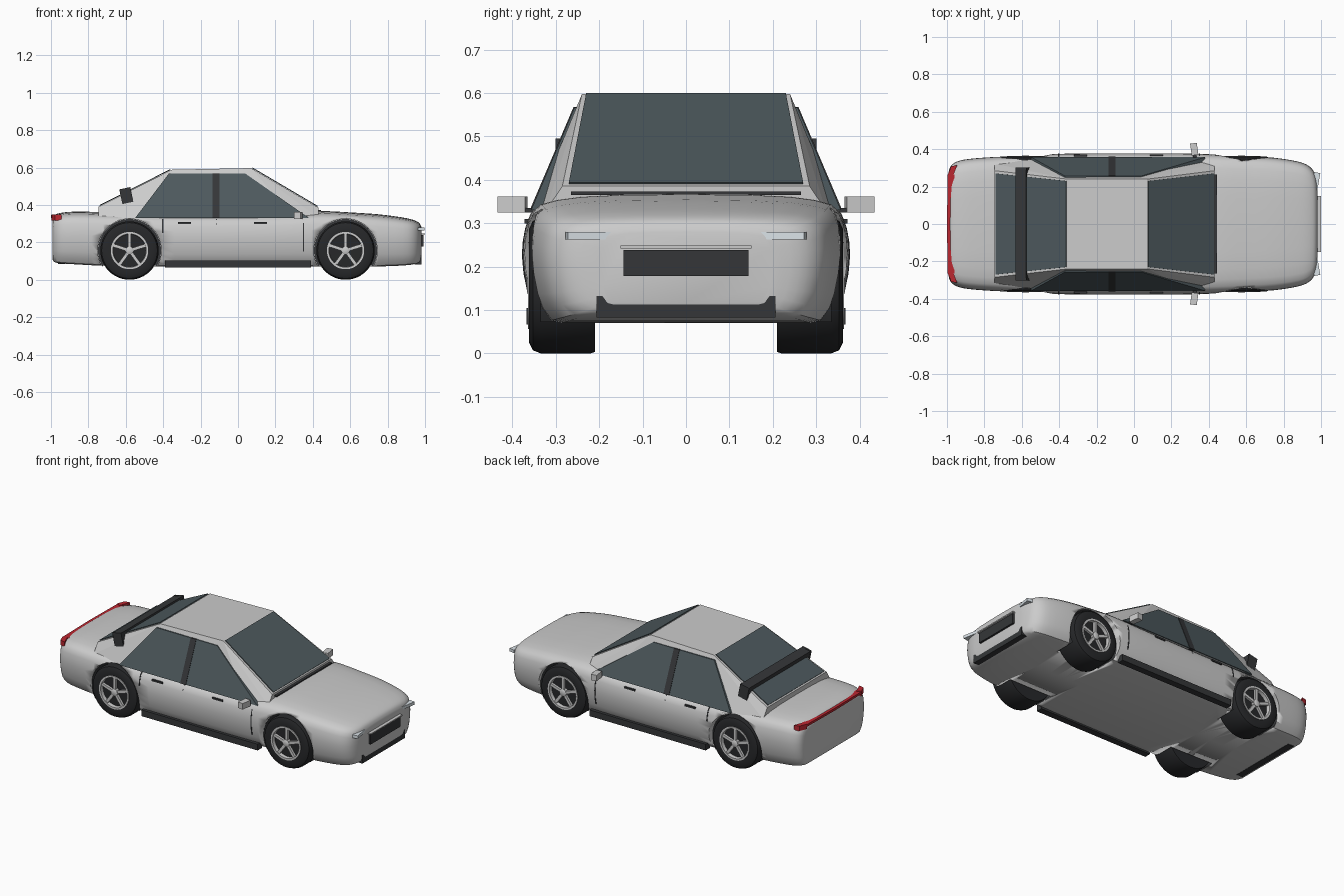
import bpy, bmesh, math
from mathutils import Vector, Matrix

if "Cube" in bpy.data.objects:
    bpy.data.objects.remove(bpy.data.objects["Cube"])

def mat(name, r, g, b):
    m = bpy.data.materials.new(name)
    m.diffuse_color = (r, g, b, 1)
    m.use_nodes = True
    m.node_tree.nodes["Principled BSDF"].inputs["Base Color"].default_value = m.diffuse_color
    return m

DARK = mat("dark_trim", .035, .037, .04)
RUBBER = mat("rubber", .02, .021, .023)
GLASS = mat("tinted_glass", .075, .1, .11)
RED = mat("red_lamp", .5, .02, .03)
LAMP = mat("clear_lamp", .7, .76, .8)
SILVER = mat("silver", .6, .6, .62)

def finish(name, bm, m=None, smooth=None):
    bmesh.ops.recalc_face_normals(bm, faces=bm.faces)
    me = bpy.data.meshes.new(name)
    bm.to_mesh(me)
    bm.free()
    ob = bpy.data.objects.new(name, me)
    bpy.context.collection.objects.link(ob)
    if m:
        me.materials.append(m)
    if smooth:
        shade(ob, smooth)
    return ob

def shade(ob, deg):
    bpy.ops.object.select_all(action='DESELECT')
    ob.select_set(True)
    bpy.context.view_layer.objects.active = ob
    bpy.ops.object.shade_smooth_by_angle(angle=math.radians(deg))

def box(name, c, s, m=None, axis='Z', ang=0):
    bm = bmesh.new()
    M = Matrix.Translation(c) @ Matrix.Rotation(math.radians(ang), 4, axis) @ Matrix.Diagonal((*s, 1))
    bmesh.ops.create_cube(bm, size=1, matrix=M)
    return finish(name, bm, m)

def prism(name, pts, off, m=None):
    bm = bmesh.new()
    a = [bm.verts.new(p) for p in pts]
    b = [bm.verts.new(Vector(p) + Vector(off)) for p in pts]
    bm.faces.new(a)
    bm.faces.new(b[::-1])
    for i in range(len(a)):
        j = (i + 1) % len(a)
        bm.faces.new((a[i], a[j], b[j], b[i]))
    return finish(name, bm, m)

def lathe(name, prof, cx, cz, side, m=None, a0=0, a1=360, n=48):
    # spin an (r, y) profile about a y axis
    bm = bmesh.new()
    rows = []
    for i in range(n + 1):
        t = math.radians(a0 + (a1 - a0) * i / n)
        rows.append([bm.verts.new((cx + r * math.cos(t), y * side, cz + r * math.sin(t))) for r, y in prof])
    for p, q in zip(rows, rows[1:]):
        for k in range(len(prof) - 1):
            bm.faces.new((p[k], p[k + 1], q[k + 1], q[k]))
    bmesh.ops.remove_doubles(bm, verts=bm.verts, dist=1e-5)
    return finish(name, bm, m, 35)

# Body: lofted sections (x, half width, top, bottom)
ST = [(-.992, .27, .325, .11), (-.983, .305, .345, .095), (-.95, .332, .357, .088), (-.88, .348, .364, .083),
      (-.72, .36, .362, .075), (-.45, .374, .355, .07), (-.1, .378, .352, .07), (.25, .377, .358, .07),
      (.45, .371, .367, .07), (.6, .364, .36, .07), (.75, .354, .35, .071), (.88, .333, .333, .076),
      (.94, .306, .319, .083), (.97, .262, .303, .095), (.981, .2, .28, .115)]
PR = [(.8, 0), (.87, .02), (.93, .12), (.965, .24), (.99, .4), (1, .55), (.995, .66), (.98, .77), (.955, .86),
      (.9, .92), (.8, .955), (.65, .98), (.4, .995)]

def catmull(a, b, c, d, t):
    return [.5 * (2*q + (r - p)*t + (2*p - 5*q + 4*r - s)*t*t + (3*q - p - 3*r + s)*t**3)
            for p, q, r, s in zip(a, b, c, d)]

stations = []
for i in range(len(ST) - 1):
    for k in range(3):
        stations.append(catmull(ST[max(i - 1, 0)], ST[i], ST[i + 1], ST[min(i + 2, len(ST) - 1)], k / 3))
stations.append(ST[-1])
ring = PR + [(0, 1)] + [(-u, v) for u, v in PR[::-1]] + [(0, 0)]
bm = bmesh.new()
rows = [[bm.verts.new((x, w * u, zb + (zt - zb) * v)) for u, v in ring] for x, w, zt, zb in stations]
for p, q in zip(rows, rows[1:]):
    for k in range(len(ring)):
        j = (k + 1) % len(ring)
        bm.faces.new((p[k], p[j], q[j], q[k]))
bm.faces.new(rows[0])
bm.faces.new(rows[-1])
body = finish("body", bm)

# Wheels, wells and arch cuts
R = .156
for wx, end in ((-.58, "rear"), (.575, "front")):
    for s in (1, -1):
        cut = lathe("arch_cutter", [(0, .2), (.17, .2), (.17, .5), (0, .5)], wx, R, s)
        cut.hide_render = True
        cut.hide_set(True)
        md = body.modifiers.new("arch", 'BOOLEAN')
        md.operation, md.object = 'DIFFERENCE', cut
        lathe(end + "_wheel_well", [(0, .204), (.1685, .204), (.1685, .335)], wx, R, s, DARK, -30, 210)
        lathe(end + "_tire", [(0, .21), (.153, .21), (R, .22), (R, .335), (.149, .353), (.13, .362), (.1, .36),
                              (.094, .342), (0, .34)], wx, R, s, RUBBER)
        lathe(end + "_rim", [(.1, .35), (.1, .364), (.089, .364), (.087, .342)], wx, R, s, SILVER)
        lathe(end + "_hub", [(.022, .34), (.022, .362), (.016, .366), (0, .366)], wx, R, s, SILVER, n=20)
        for k in range(5):
            a = math.radians(90 + 72 * k)
            box(end + "_spoke", (wx + .054 * math.cos(a), .353 * s, R + .054 * math.sin(a)), (.075, .014, .017),
                SILVER, 'Y', -math.degrees(a))
shade(body, 35)

# Cabin: faceted greenhouse
bm = bmesh.new()
for x, y, z in ((-.745, .322, .33), (-.5, .35, .33), (.3, .35, .33), (.43, .322, .33), (-.745, .285, .39),
                (.43, .285, .385), (-.355, .24, .588), (.07, .24, .597)):
    for s in (1, -1):
        bm.verts.new((x, y * s, z))
bmesh.ops.convex_hull(bm, input=bm.verts)
finish("cabin", bm)

# Windows
prism("windshield", [(.425, -.27, .39), (.425, .27, .39), (.075, .23, .596), (.075, -.23, .596)], (.003, 0, .004), GLASS)
prism("rear_window", [(-.738, -.27, .395), (-.738, .27, .395), (-.36, .23, .587), (-.36, -.23, .587)], (-.003, 0, .004), GLASS)
for s in (1, -1):
    prism("side_window", [(-.55, .357*s, .33), (.38, .357*s, .33), (.04, .257*s, .567), (-.37, .257*s, .567)],
          (0, -.03*s, 0), GLASS)
    prism("door_pillar", [(-.137, .36*s, .33), (-.1, .36*s, .33), (-.1, .259*s, .568), (-.137, .259*s, .568)],
          (0, -.03*s, 0), DARK)
    # Door seams, handles and sill
    for x, z0 in ((-.405, .25), (-.118, .12), (.347, .15)):
        def skin(z):
            v = (z - .07) / .285
            for (u0, v0), (u1, v1) in zip(PR, PR[1:]):
                if v0 <= v <= v1:
                    return .3765 * (u0 + (u1 - u0) * (v - v0) / (v1 - v0)) + .001
        zs = [z0 + (.325 - z0) * k / 8 for k in range(9)]
        prism("door_seam", [(x, skin(z) * s, z) for z in zs] +
              [(x, (skin(z) - .012) * s, z) for z in zs[::-1]], (.006, 0, 0), DARK)
    for x in (-.285, .12):
        box("door_handle", (x, .365*s, .304), (.07, .014, .01), DARK)
    box("side_sill", (0, .348*s, .085), (.78, .04, .038), DARK)
    # Mirrors
    box("mirror", (.322, .4*s, .343), (.036, .064, .036), None, 'Z', 8*s)
    box("mirror_stalk", (.325, .36*s, .33), (.02, .05, .01), DARK)
    # Lamps and wing end plates
    box("headlight", (.968, .21*s, .271), (.034, .132, .018), LAMP, 'Z', -10*s)
    prism("tail_lamp", [(-.945, .315*s, .318), (-.978, .308*s, .318), (-.996, .262*s, .318), (-.97, .25*s, .318)],
          (0, 0, .03), RED)
    box("wing_end_plate", (-.597, .295*s, .45), (.06, .012, .08), DARK, 'Y', -12)

# Rear wing, lamp strip and bumper trim
box("rear_wing", (-.6, 0, .466), (.058, .59, .045), DARK, 'Y', -12)
prism("tail_lamp_strip", [(-.996, .265, .331), (-1, 0, .331), (-.996, -.265, .331), (-.96, -.265, .331), (-.96, .265, .331)],
      (0, 0, .014), RED)
box("rear_bumper_trim", (-.943, 0, .095), (.04, .44, .022), DARK)

# Nose trim
box("grille", (.975, 0, .208), (.036, .288, .06), DARK)
box("grille_bar", (.982, 0, .245), (.036, .302, .007), SILVER)
box("lower_intake", (.962, 0, .107), (.036, .412, .05), DARK)
box("cowl_strip", (.435, 0, .369), (.02, .53, .008), DARK)
